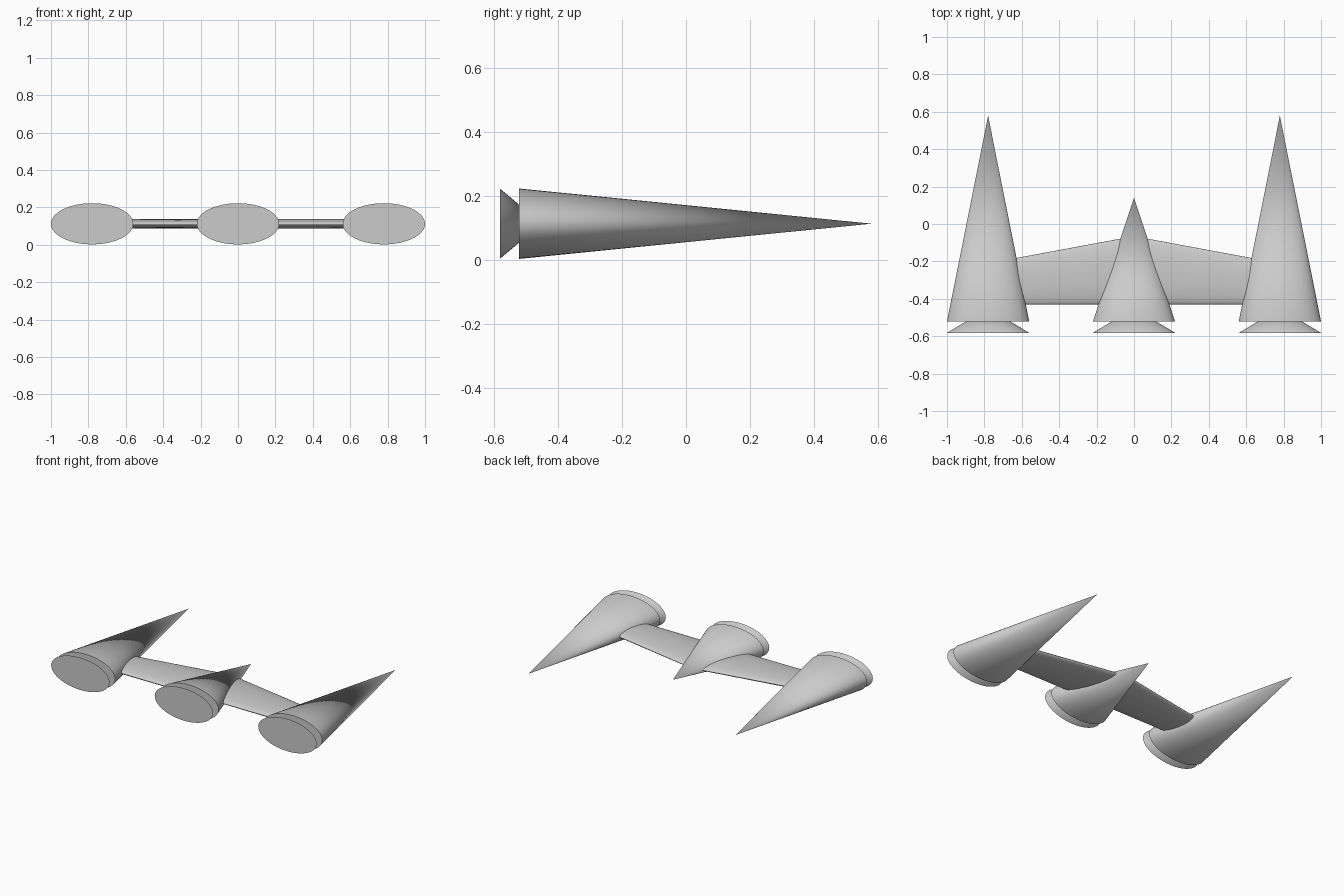
import bpy, bmesh, math

if "Cube" in bpy.data.objects:
    bpy.data.objects.remove(bpy.data.objects["Cube"])

N = 64
Z = 0.112          # centre height of every part
RX, RZ = 0.22, 0.11


def finish(bm, name):
    bmesh.ops.recalc_face_normals(bm, faces=bm.faces[:])
    me = bpy.data.meshes.new(name)
    bm.to_mesh(me)
    bm.free()
    ob = bpy.data.objects.new(name, me)
    bpy.context.collection.objects.link(ob)
    bpy.context.view_layer.objects.active = ob
    bpy.ops.object.select_all(action='DESELECT')
    ob.select_set(True)
    bpy.ops.object.shade_smooth_by_angle(angle=math.radians(35))
    return ob


def ring(bm, x, y, z, rx=0, ry=0, rz=0):
    """Ellipse of vertices: in the xz plane with rx, in the yz plane with ry."""
    out = []
    for i in range(N):
        a = 2 * math.pi * i / N
        c, s = math.cos(a), math.sin(a)
        out.append(bm.verts.new((x + rx * c, y + ry * c, z + rz * s)))
    return out


def bridge(bm, a, b):
    for i in range(N):
        j = (i + 1) % N
        bm.faces.new((a[i], a[j], b[j], b[i]))


def cone(name, x, y_base, y_tip):
    """Flattened closed cone pointing along +y."""
    bm = bmesh.new()
    base = ring(bm, x, y_base, Z, rx=RX, rz=RZ)
    tip = bm.verts.new((x, y_tip, Z))
    bm.faces.new(base)
    for i in range(N):
        bm.faces.new((base[i], base[(i + 1) % N], tip))
    return finish(bm, name)


# Three hulls, each with a flared nozzle behind it
for side, x, tip in (("left", -0.78, 0.58), ("centre", 0, 0.14), ("right", 0.78, 0.58)):
    cone(side + "_hull", x, -0.522, tip)
    cone(side + "_nozzle", x, -0.582, -0.45)

# Wing: elliptical section, swept leading edge, straight trailing edge
bm = bmesh.new()
TRAIL = -0.43
sections = []
for x, lead in ((-0.78, -0.21), (0, -0.065), (0.78, -0.21)):
    sections.append(ring(bm, x, (lead + TRAIL) / 2, Z, ry=(lead - TRAIL) / 2, rz=0.026))
bridge(bm, sections[0], sections[1])
bridge(bm, sections[1], sections[2])
bm.faces.new(sections[0])
bm.faces.new(sections[2])
finish(bm, "wing")
